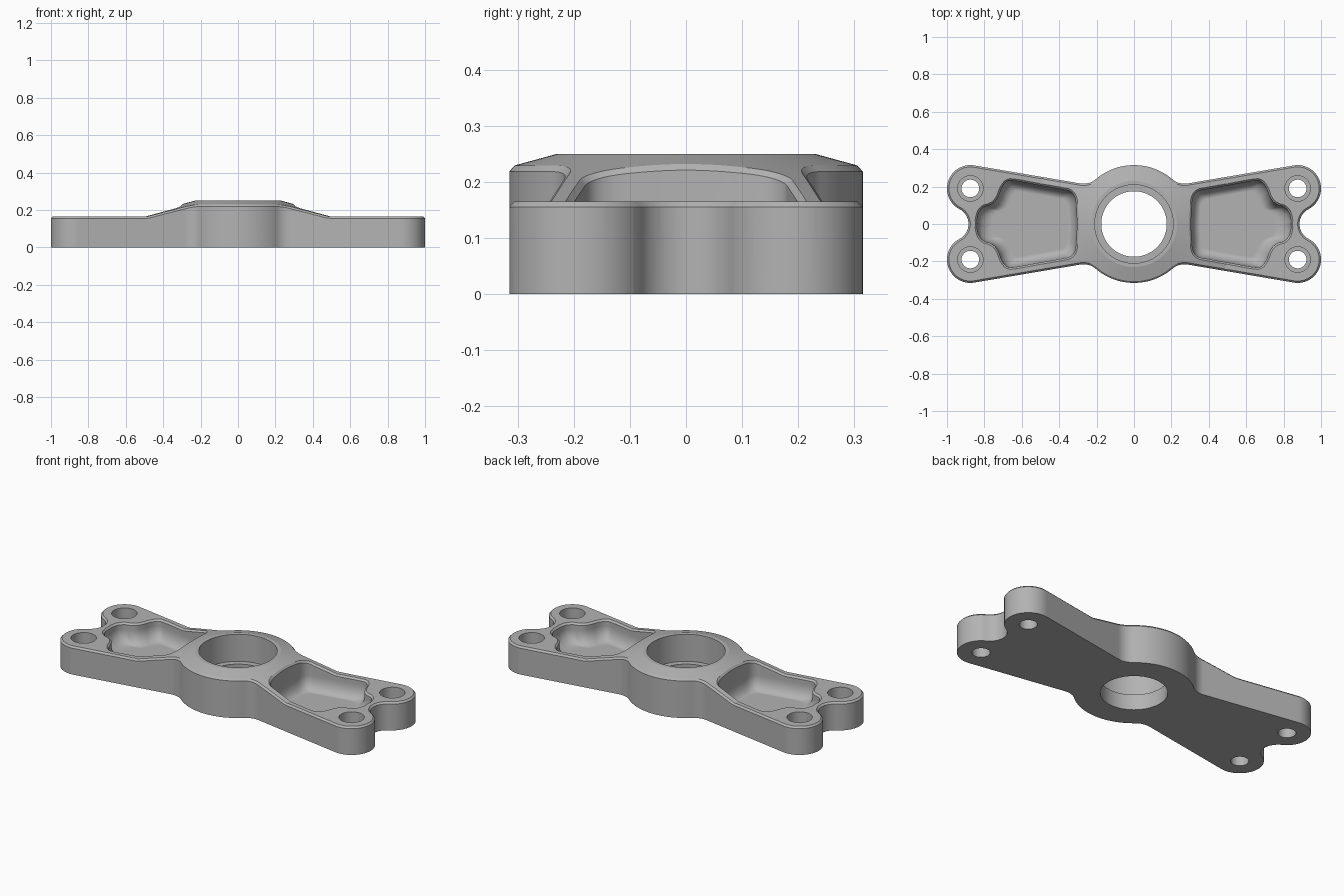
import bpy, bmesh, math
from mathutils import Vector

old = bpy.data.objects.get("Cube")
if old:
    bpy.data.objects.remove(old, do_unlink=True)

metal = bpy.data.materials.new("plain grey metal")
metal.use_nodes = True
metal.diffuse_color = (0.45, 0.45, 0.45, 1)
metal.node_tree.nodes["Principled BSDF"].inputs["Base Color"].default_value = (0.45, 0.45, 0.45, 1)

BOSS_R, LOBE_R, LOBE = 0.315, 0.125, Vector((0.875, 0.19))
ARM_Z, TOP_Z, CONE_IN, CONE_OUT = 0.165, 0.25, 0.23, 0.54


def top_height(p):
    """Height of the upper surface: flat arms rising as a cone to the hub."""
    t = (CONE_OUT - p.length) / (CONE_OUT - CONE_IN)
    return ARM_Z + (TOP_Z - ARM_Z) * min(max(t, 0), 1)


def arc(centre, r, a0, a1, n):
    return [Vector((centre[0] + r * math.cos(a0 + (a1 - a0) * i / n),
                    centre[1] + r * math.sin(a0 + (a1 - a0) * i / n))) for i in range(n + 1)]


def circle_ring(centre, r, z, n=96):
    return [p.to_3d() + Vector((0, 0, z)) for p in arc(centre, r, 0, math.tau, n)[:-1]]


def loft(name, rings, tube=False):
    """Skin a stack of rings, capped at the ends or joined into a tube."""
    bm = bmesh.new()
    rows = [[bm.verts.new(p) for p in ring] for ring in rings]
    pairs = list(zip(rows, rows[1:]))
    if tube:
        pairs.append((rows[-1], rows[0]))
    else:
        bm.faces.new(rows[0])
        bm.faces.new(rows[-1])
    n = len(rows[0])
    for a, b in pairs:
        for i in range(n):
            j = (i + 1) % n
            bm.faces.new((a[i], a[j], b[j], b[i]))
    bmesh.ops.recalc_face_normals(bm, faces=bm.faces)
    mesh = bpy.data.meshes.new(name)
    bm.to_mesh(mesh)
    bm.free()
    mesh.materials.append(metal)
    obj = bpy.data.objects.new(name, mesh)
    bpy.context.collection.objects.link(obj)
    return obj


def mirror_loop(half, axis):
    """Close a half outline by reflecting it, dropping repeated points."""
    flip = Vector((-1, 1)) if axis == 0 else Vector((1, -1))
    pts = half + [p * flip for p in reversed(half)]
    return [p for i, p in enumerate(pts) if (p - pts[i - 1]).length > 1e-4]


def smooth_loop(pts, steps=5):
    """Closed rounded curve through the given points."""
    out, n = [], len(pts)
    for i in range(n):
        a, b, c, d = (pts[(i + k) % n] for k in (-1, 0, 1, 2))
        for s in range(steps):
            t = s / steps
            out.append(0.5 * (2 * b + (c - a) * t + (2 * a - 5 * b + 4 * c - d) * t ** 2
                              + (3 * b - a - 3 * c + d) * t ** 3))
    return out


def chamfer_cutter(name, loop, side, w):
    """Triangular tube along a rim; side is +1 when material lies left of the loop."""
    rings = [[], [], []]
    for i, p in enumerate(loop):
        t = (loop[(i + 1) % len(loop)] - loop[i - 1]).normalized()
        nrm = Vector((-t.y, t.x)) * side
        h = top_height(p)
        for ring, off, dz in zip(rings, (1.5 * w, -w, -w), (0.5 * w, -2 * w, 3 * w)):
            q = p + nrm * off
            z = top_height(q) if off > 0 else h
            ring.append(Vector((q.x, q.y, z + dz)))
    return loft(name, rings, tube=True)


def boolean(target, cutter, operation="DIFFERENCE"):
    mod = target.modifiers.new("cut", "BOOLEAN")
    mod.operation, mod.solver, mod.object = operation, "EXACT", cutter
    bpy.context.view_layer.objects.active = target
    bpy.ops.object.modifier_apply(modifier=mod.name)
    bpy.data.objects.remove(cutter, do_unlink=True)


# Outline quarter: end notch, lobe, tapered side, fillet, hub
notch_r = 0.0895
notch = Vector((0.885 + notch_r, 0))
meet = math.atan2(LOBE.y, LOBE.x - notch.x)
taper = math.radians(9.65)
normal = Vector((-math.sin(taper), math.cos(taper)))
along = Vector((-math.cos(taper), -math.sin(taper)))
fillet_r = 0.1
start = LOBE + normal * (LOBE_R + fillet_r)
b = start.dot(along)
run = -b - math.sqrt(b * b - start.length_squared + (BOSS_R + fillet_r) ** 2)
fillet = start + along * run
hub_angle = math.atan2(fillet.y, fillet.x)
side_start = LOBE + normal * LOBE_R
quarter = arc(notch, notch_r, math.pi, meet, 12)
quarter += arc(LOBE, LOBE_R, meet - math.pi, math.pi / 2 + taper, 28)
quarter += [side_start + along * run * i / 24 for i in range(1, 24)]
quarter += arc(fillet, fillet_r, 1.5 * math.pi + taper, hub_angle + math.pi, 12)
quarter += arc((0, 0), BOSS_R, hub_angle, math.pi / 2, 16)
outline = mirror_loop(mirror_loop(quarter, 0)[:2 * len(quarter)], 1)

# Body: outline prism trimmed by the turned upper surface
body = loft("bracket_body", [[Vector((p.x, p.y, z)) for p in outline] for z in (0, 0.4)])
turned = [(1.3, -0.1), (1.3, ARM_Z), (CONE_OUT, ARM_Z), (CONE_IN, TOP_Z)]
boolean(body, loft("upper_surface", [circle_ring((0, 0), r, z, 128) for r, z in turned]), "INTERSECT")
boolean(body, chamfer_cutter("outer_chamfer", outline, 1, 0.01))

# Scooped pockets with rounded floors and chamfered rims
scoop = [(0.295, 0), (0.298, 0.08), (0.305, 0.145), (0.33, 0.182), (0.38, 0.195), (0.52, 0.22),
         (0.65, 0.243), (0.69, 0.238), (0.717, 0.205), (0.735, 0.16), (0.757, 0.125),
         (0.787, 0.106), (0.82, 0.095), (0.845, 0.068), (0.856, 0.03), (0.856, 0)]
half = [Vector(p) for p in reversed(scoop)]
middle = Vector((0.5, 0))
rim = [middle + (p - middle) * 0.95 for p in smooth_loop(mirror_loop(half, 1))]
FLOOR, ROUND = 0.05, 0.08
levels = [(1, 0.4)]
for k in range(13):
    a = k / 12 * math.pi / 2
    levels.append((1 - 0.25 * (1 - math.cos(a)), FLOOR + ROUND * (1 - math.sin(a))))
for sx in (1, -1):
    flip = Vector((sx, 1))
    rings = []
    for s, z in levels:
        ring = [(middle + (p - middle) * s) * flip for p in rim]
        rings.append([Vector((p.x, p.y, z)) for p in ring])
    boolean(body, loft("pocket", rings))
    boolean(body, chamfer_cutter("pocket_chamfer", [p * flip for p in rim], -sx, 0.01))

# Stepped centre bore and stepped bolt holes
def stepped_hole(centre, r_low, r_high, ledge):
    steps = [(r_low, -0.1), (r_low, ledge), (r_high, ledge), (r_high, 0.5)]
    boolean(body, loft("bore", [circle_ring(centre, r, z, 64) for r, z in steps]))


stepped_hole((0, 0), 0.175, 0.21, 0.09)
for sx in (1, -1):
    for sy in (1, -1):
        stepped_hole((sx * LOBE.x, sy * LOBE.y), 0.047, 0.068, 0.08)

# Smooth curved walls while keeping machined edges crisp
bpy.ops.object.select_all(action="DESELECT")
body.select_set(True)
bpy.context.view_layer.objects.active = body
bpy.ops.object.shade_smooth_by_angle(angle=math.radians(13))
weighted = body.modifiers.new("even shading", "WEIGHTED_NORMAL")
weighted.keep_sharp = True
